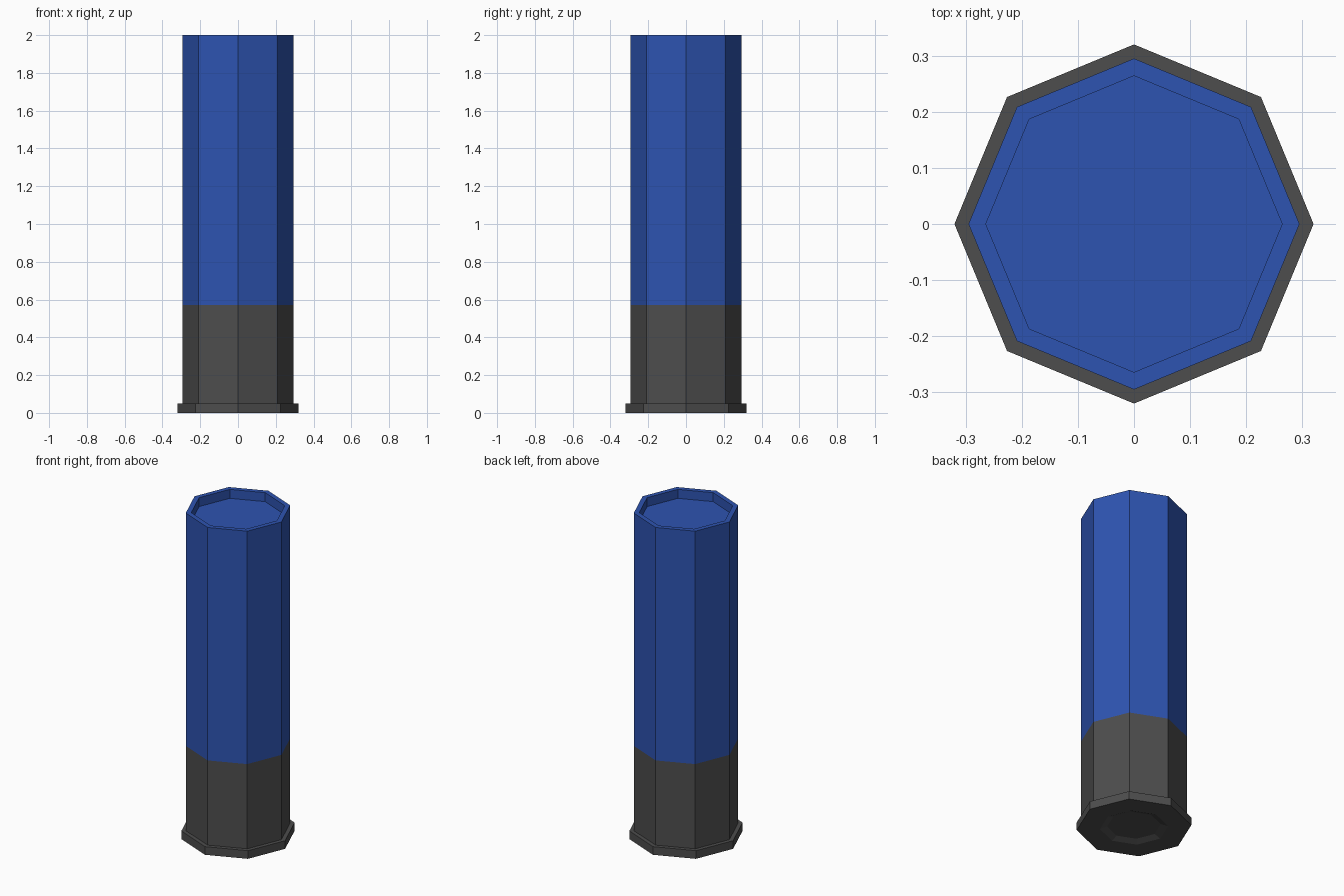
import bpy, bmesh, math

if "Cube" in bpy.data.objects:
    bpy.data.objects.remove(bpy.data.objects["Cube"])

SIDES = 8


def material(name, rgb):
    m = bpy.data.materials.new(name)
    m.diffuse_color = (*rgb, 1)
    m.use_nodes = True
    m.node_tree.nodes["Principled BSDF"].inputs["Base Color"].default_value = m.diffuse_color
    return m


blue = material("blue_plastic", (0.027, 0.088, 0.440))
grey = material("dark_grey_metal", (0.075, 0.075, 0.075))


def lathe(name, profile, mat, cap_start=False, cap_end=False):
    """Octagonal turned part from (radius, z) points, outward side on the right going up."""
    bm = bmesh.new()
    rings = []
    for r, z in profile:
        rings.append([bm.verts.new((r * math.cos(2 * math.pi * i / SIDES),
                                    r * math.sin(2 * math.pi * i / SIDES), z))
                      for i in range(SIDES)])
    for a, b in zip(rings, rings[1:]):
        for i in range(SIDES):
            j = (i + 1) % SIDES
            bm.faces.new((a[i], a[j], b[j], b[i]))
    if cap_start:
        bm.faces.new(rings[0][::-1])
    if cap_end:
        bm.faces.new(rings[-1])
    me = bpy.data.meshes.new(name)
    bm.to_mesh(me)
    bm.free()
    me.materials.append(mat)
    ob = bpy.data.objects.new(name, me)
    bpy.context.collection.objects.link(ob)
    return ob


# Metal base: recessed primer pocket, flat underside, rim flange, cup wall
lathe("metal_base", [(0.15, 0.015), (0.19, 0.0), (0.32, 0.0), (0.32, 0.05),
                     (0.295, 0.05), (0.295, 0.57)], grey, cap_start=True)

# Plastic tube with lip and sunken top
lathe("plastic_tube", [(0.295, 0.57), (0.295, 2.0), (0.264, 2.0), (0.264, 1.945)],
      blue, cap_end=True)
